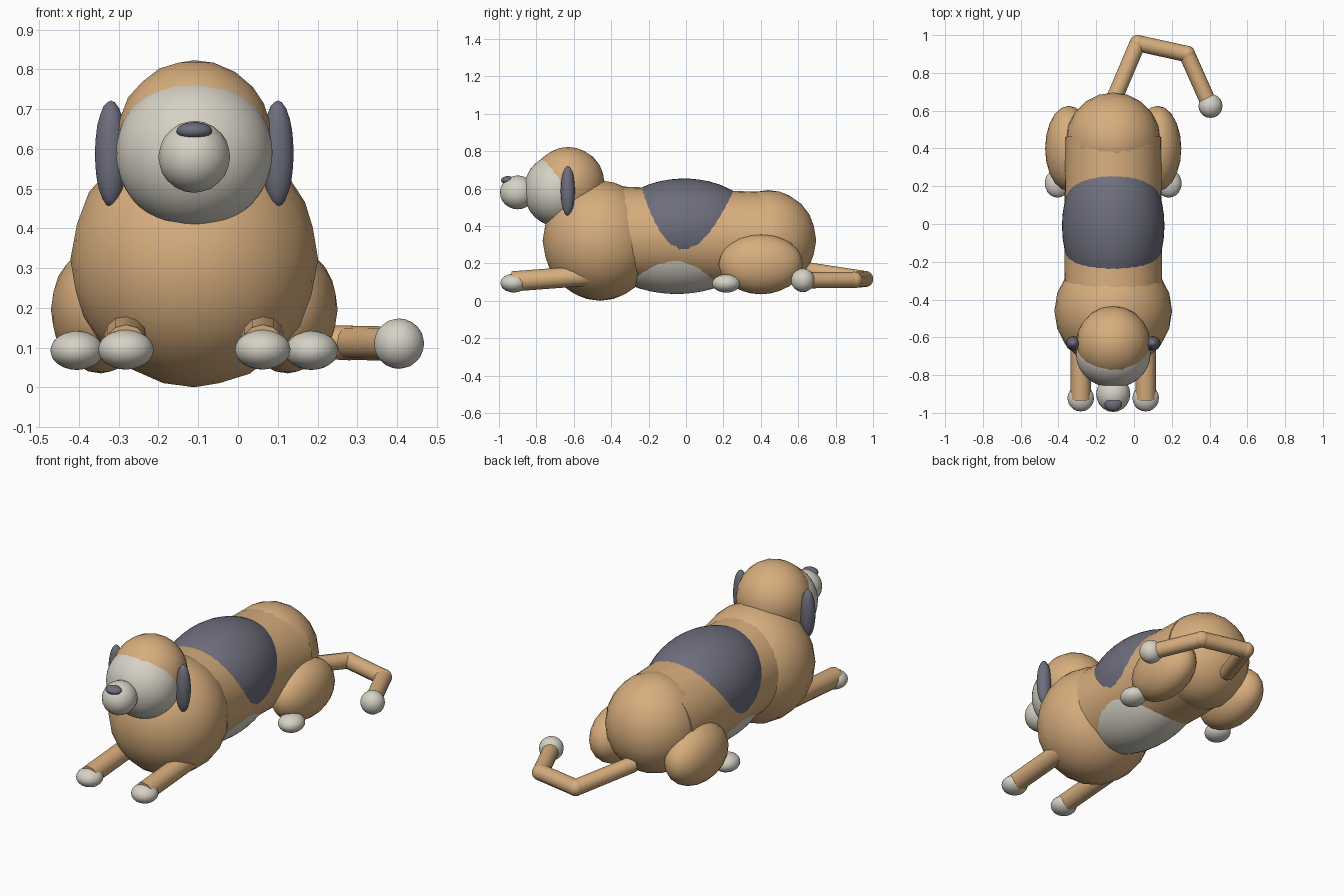
import bpy
from mathutils import Vector

if "Cube" in bpy.data.objects:
    bpy.data.objects.remove(bpy.data.objects["Cube"])

CX = -0.11  # centre line of the dog


def material(name, rgb):
    m = bpy.data.materials.new(name)
    m.use_nodes = True
    m.diffuse_color = (*rgb, 1)
    m.node_tree.nodes["Principled BSDF"].inputs["Base Color"].default_value = (*rgb, 1)
    return m


TAN = material("tan_fur", (0.68, 0.42, 0.205))
WHITE = material("cream_fur", (0.67, 0.64, 0.56))
DARK = material("slate_fur", (0.155, 0.155, 0.205))


def finish(name, mat):
    ob = bpy.context.object
    ob.name = name
    ob.data.materials.append(mat)
    bpy.ops.object.transform_apply(location=False, rotation=True, scale=True)
    bpy.ops.object.shade_smooth_by_angle(angle=0.9)
    return ob


def blob(name, mat, center, radii, detail=3):
    bpy.ops.mesh.primitive_ico_sphere_add(subdivisions=detail, radius=1.005, location=center)
    bpy.context.object.scale = radii
    return finish(name, mat)


def limb(name, mat, start, end, radius, sides=12, end_radius=None):
    a, b = Vector(start), Vector(end)
    bpy.ops.mesh.primitive_cone_add(vertices=sides, radius1=radius,
                                    radius2=end_radius or radius,
                                    depth=(b - a).length, location=(a + b) / 2)
    bpy.context.object.rotation_euler = (b - a).to_track_quat("Z", "Y").to_euler()
    return finish(name, mat)


# Torso: chest, barrel, hips, with dark saddle and cream belly
blob("chest", TAN, (CX, -0.46, 0.322), (0.31, 0.305, 0.32))
limb("barrel", TAN, (CX, -0.45, 0.355), (CX, 0.46, 0.325), 0.26, 32, 0.255)
blob("hips", TAN, (CX, 0.44, 0.325), (0.25, 0.255, 0.266))
blob("saddle", DARK, (CX, -0.01, 0.383), (0.27, 0.4, 0.27), 4)
blob("belly", WHITE, (CX, -0.05, 0.3), (0.235, 0.43, 0.262), 4)

# Head
blob("head", TAN, (CX, -0.63, 0.625), (0.195, 0.195, 0.197))
blob("face", WHITE, (CX, -0.69, 0.59), (0.196, 0.176, 0.19), 4)
blob("muzzle", WHITE, (CX, -0.9, 0.58), (0.09, 0.095, 0.09))
blob("nose", DARK, (CX, -0.953, 0.645), (0.045, 0.036, 0.022))

# Ears, legs and paws on both sides
for side, s in (("left", 1), ("right", -1)):
    blob(side + "_ear", DARK, (CX + s * 0.21, -0.632, 0.588), (0.04, 0.038, 0.133))
    x = CX + s * 0.172
    limb(side + "_front_leg", TAN, (x, -0.93, 0.104), (x, -0.52, 0.135), 0.054)
    blob(side + "_front_paw", WHITE, (x, -0.922, 0.095), (0.07, 0.07, 0.05))
    blob(side + "_thigh", TAN, (CX + s * 0.235, 0.4, 0.196), (0.125, 0.225, 0.16))
    blob(side + "_back_paw", WHITE, (CX + s * 0.295, 0.215, 0.093), (0.067, 0.075, 0.049))

# Crooked tail with a cream tip
tail = [(-0.115, 0.64, 0.165), (0.02, 0.957, 0.117), (0.28, 0.9, 0.112), (0.4, 0.63, 0.11)]
for i, (a, b) in enumerate(zip(tail, tail[1:])):
    limb(f"tail_segment_{i + 1}", TAN, a, b, 0.043)
for i, p in enumerate(tail[1:3]):
    blob(f"tail_joint_{i + 1}", TAN, p, (0.044, 0.044, 0.044))
blob("tail_tip", WHITE, (0.405, 0.625, 0.11), (0.063, 0.063, 0.063))
